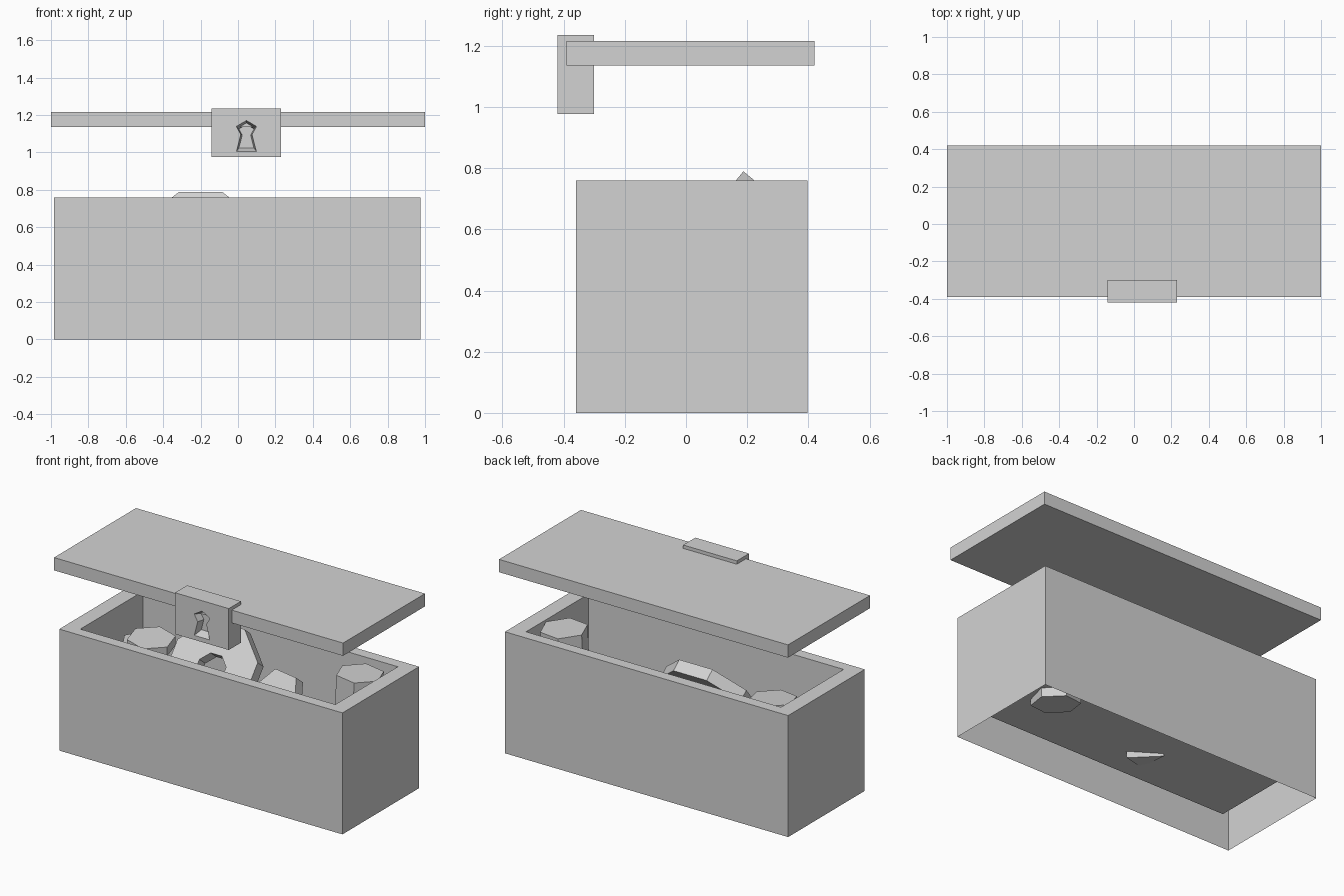
import bpy, bmesh, math
from mathutils import Vector, Matrix

if "Cube" in bpy.data.objects:
    bpy.data.objects.remove(bpy.data.objects["Cube"])

grey = bpy.data.materials.new("plain grey")
grey.diffuse_color = (0.65, 0.65, 0.65, 1)
grey.use_nodes = True
grey.node_tree.nodes["Principled BSDF"].inputs["Base Color"].default_value = grey.diffuse_color


def make(name, bm):
    bmesh.ops.recalc_face_normals(bm, faces=bm.faces)
    mesh = bpy.data.meshes.new(name)
    bm.to_mesh(mesh)
    bm.free()
    mesh.materials.append(grey)
    obj = bpy.data.objects.new(name, mesh)
    bpy.context.collection.objects.link(obj)
    return obj


def loft(name, loops, cap_start=True, cap_end=True, closed=False):
    """Skin a chain of point loops with equal counts."""
    bm = bmesh.new()
    rings = [[bm.verts.new(p) for p in loop] for loop in loops]
    pairs = list(zip(rings, rings[1:]))
    if closed:
        pairs.append((rings[-1], rings[0]))
    for a, b in pairs:
        n = len(a)
        for i in range(n):
            j = (i + 1) % n
            bm.faces.new((a[i], a[j], b[j], b[i]))
    if cap_start and not closed:
        bm.faces.new(rings[0][::-1])
    if cap_end and not closed:
        bm.faces.new(rings[-1])
    return make(name, bm)


def rect(x0, x1, y0, y1, z):
    return [(x0, y0, z), (x1, y0, z), (x1, y1, z), (x0, y1, z)]


def box(name, x0, x1, y0, y1, z0, z1):
    return loft(name, [rect(x0, x1, y0, y1, z0), rect(x0, x1, y0, y1, z1)])


def disc(name, loc, normal, r, thick, sides=6, hole=0, taper=1.0, turn=0):
    """Flat-sided disc or ring; loc is the middle of its upper face."""
    rot = Vector(normal).to_track_quat('Z', 'Y').to_matrix().to_4x4()
    m = Matrix.Translation(loc) @ rot @ Matrix.Rotation(turn, 4, 'Z')

    def ring(rad, z):
        return [m @ Vector((rad * math.cos(i * math.tau / sides),
                            rad * math.sin(i * math.tau / sides), z))
                for i in range(sides)]
    loops = [ring(r * taper, -thick), ring(r, 0)]
    if hole:
        loops += [ring(hole, 0), ring(hole, -thick)]
    return loft(name, loops, closed=bool(hole))


# chest body: outer shell open below, rim, and inner cavity with raised floor
outer = (-0.985, 0.975, -0.36, 0.397)
inner = (-0.887, 0.877, -0.291, 0.328)
loft("chest_body", [rect(*outer, 0), rect(*outer, 0.76),
                    rect(*inner, 0.76), rect(*inner, 0.166)], cap_start=False)

# floating lid slab
box("lid", -1, 1, -0.39, 0.42, 1.135, 1.215)

# lock block with a tapered keyhole recess
lock = box("lock", -0.142, 0.23, -0.42, -0.30, 0.977, 1.236)
half = [(0.053, 1.005), (0.03, 1.096), (0.054, 1.139)]
outline = half + [(0, 1.171)] + [(-x, z) for x, z in reversed(half)]


def keyhole(scale, y):
    return [(0.045 + x * scale, y, 1.085 + (z - 1.085) * scale) for x, z in outline]


cutter = loft("keyhole_cutter", [keyhole(1.05, -0.43), keyhole(0.75, -0.37)])
cutter.hide_render = True
mod = lock.modifiers.new("keyhole", 'BOOLEAN')
mod.operation = 'DIFFERENCE'
mod.solver = 'EXACT'
mod.object = cutter
bpy.context.view_layer.objects.active = lock
bpy.ops.object.modifier_apply(modifier=mod.name)
bpy.data.objects.remove(cutter)

# treasure: large leaning ring and smaller flat pieces
disc("leaning_ring", (-0.2, 0.012, 0.575), (0, -0.77, 0.63), 0.3, 0.075,
     sides=8, hole=0.1, turn=math.pi / 8)
disc("left_gem", (-0.635, 0.05, 0.643), (0.05, -0.05, 1), 0.14, 0.06)
disc("lower_left_gem", (-0.73, 0.12, 0.57), (0, 0, 1), 0.14, 0.06)
disc("middle_gem", (0.17, 0.11, 0.47), (-0.15, -0.75, 0.65), 0.17, 0.07)
disc("floor_gem", (0.65, 0.1, 0.2), (0.1, 0.1, 1), 0.14, 0.07)
disc("floor_tip", (-0.14, -0.09, 0.22), (0.2, 0.1, 1), 0.12, 0.07, sides=3)

# blocky six-sided piece in the right end
disc("right_gem", (0.74, 0.15, 0.75), (0.03, 0.03, 1), 0.14, 0.2, turn=math.pi / 5)
